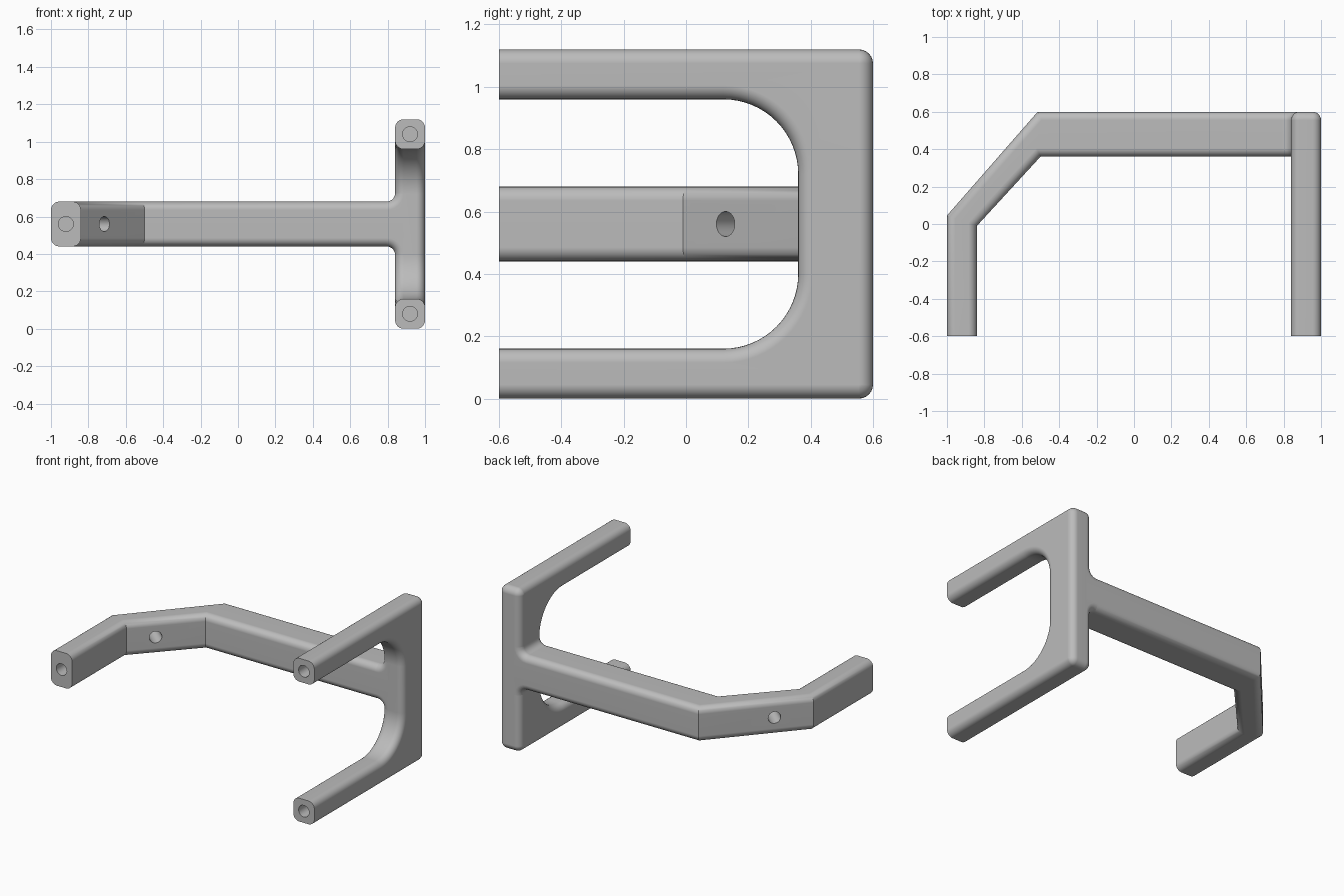
import bpy, bmesh
from math import sin, cos, pi, radians
from mathutils import Vector

cube = bpy.data.objects.get("Cube")
if cube:
    bpy.data.objects.remove(cube, do_unlink=True)

EDGE = 0.045      # rounding of the long edges
STEPS = 6         # segments per quarter round

grey = bpy.data.materials.new("plain grey")
grey.use_nodes = True
grey.diffuse_color = (0.5, 0.5, 0.5, 1)
grey.node_tree.nodes["Principled BSDF"].inputs["Base Color"].default_value = (0.5, 0.5, 0.5, 1)


def arc(cx, cy, r, start, end, n=STEPS):
    """Points on a circular arc, angles in degrees."""
    angles = [radians(start + (end - start) * i / n) for i in range(n + 1)]
    return [(cx + r * cos(a), cy + r * sin(a)) for a in angles]


def offset(points, d):
    """Shift an open polyline to its right with mitred bends."""
    pts = [Vector(p) for p in points]
    normals = []
    for a, b in zip(pts, pts[1:]):
        run = (b - a).normalized()
        normals.append(Vector((run.y, -run.x)))
    result = []
    for i, p in enumerate(pts):
        n1, n2 = normals[max(i - 1, 0)], normals[min(i, len(normals) - 1)]
        result.append(p + (n1 + n2) * (d / (1 + n1.dot(n2))))
    return [tuple(p) for p in result]


def rounded_solid(name, profile, low, high, place):
    """Stack inset copies of a profile so that its rims are rounded."""
    quarter = [(EDGE * (1 - cos(k * pi / 2 / STEPS)), EDGE * (1 - sin(k * pi / 2 / STEPS)))
               for k in range(STEPS + 1)]
    levels = [(low + t, d) for t, d in quarter] + [(high - t, d) for t, d in reversed(quarter)]
    bm = bmesh.new()
    rings = [[bm.verts.new(place(u, v, s)) for u, v in profile(d)] for s, d in levels]
    for a, b in zip(rings, rings[1:]):
        for i in range(len(a)):
            j = (i + 1) % len(a)
            bm.faces.new((a[i], a[j], b[j], b[i]))
    bm.faces.new(rings[0])
    bm.faces.new(rings[-1])
    bmesh.ops.remove_doubles(bm, verts=bm.verts, dist=1e-5)
    bmesh.ops.recalc_face_normals(bm, faces=bm.faces)
    mesh = bpy.data.meshes.new(name)
    bm.to_mesh(mesh)
    bm.free()
    mesh.materials.append(grey)
    obj = bpy.data.objects.new(name, mesh)
    bpy.context.collection.objects.link(obj)
    return obj


def activate(obj):
    bpy.ops.object.select_all(action='DESELECT')
    obj.select_set(True)
    bpy.context.view_layer.objects.active = obj


def drill(obj, centre, direction, depth):
    """Cut a round hole reaching depth to either side of centre."""
    turn = Vector(direction).to_track_quat('Z', 'Y').to_euler()
    bpy.ops.mesh.primitive_cylinder_add(vertices=32, radius=0.04, depth=2 * depth,
                                        location=centre, rotation=turn)
    cutter = bpy.context.object
    cutter.hide_render = True
    cutter.data.materials.append(grey)
    activate(obj)
    mod = obj.modifiers.new("hole", 'BOOLEAN')
    mod.operation, mod.solver, mod.object = 'DIFFERENCE', 'EXACT', cutter
    bpy.ops.object.modifier_apply(modifier=mod.name)
    bpy.data.objects.remove(cutter, do_unlink=True)


def finish(obj):
    activate(obj)
    bpy.ops.object.shade_smooth_by_angle(angle=radians(30))
    mod = obj.modifiers.new("even shading", 'WEIGHTED_NORMAL')
    mod.keep_sharp = True


# Forked upright: two forward arms joined by a back post
def fork_profile(d):
    r = EDGE - d
    return ([(-0.6, d)]
            + arc(0.6 - EDGE, EDGE, r, -90, 0)
            + arc(0.6 - EDGE, 1.12 - EDGE, r, 0, 90)
            + [(-0.6, 1.12 - d), (-0.6, 0.96 + d)]
            + arc(0.12, 0.72, 0.24 + d, 90, 0, 16)
            + arc(0.12, 0.40, 0.24 + d, 0, -90, 16)
            + [(-0.6, 0.16 - d)])


fork = rounded_solid("forked_upright", fork_profile, 0.84, 1.0, lambda u, v, s: (s, u, v))
for z in (0.08, 1.04):
    drill(fork, (0.92, -0.6, z), (0, 1, 0), 0.2)
finish(fork)

# Bent crossbar: back rail, slanted section and forward arm
OUTER = [(-1, -0.6), (-1, 0.045), (-0.515, 0.6), (0.885, 0.6)]
INNER = [(0.885, 0.36), (-0.5, 0.36), (-0.84, -0.01), (-0.84, -0.6)]
bar = rounded_solid("bent_crossbar", lambda d: offset(OUTER, d) + offset(INNER, d),
                    0.44, 0.68, lambda u, v, s: (u, v, s))
drill(bar, (-0.92, -0.6, 0.56), (0, 1, 0), 0.2)
drill(bar, (-0.77, 0.176, 0.56), (0.75, -0.66, 0), 0.2)
finish(bar)


# Concave fillets where the crossbar meets the upright
def fillet_profile(d):
    curve = arc(0.84 - EDGE, 0.68 + EDGE, EDGE + d, 0, -90)
    return curve + [(0.84 + EDGE, 0.68 - EDGE)]


for name, side in (("upper_fillet", 1), ("lower_fillet", -1)):
    finish(rounded_solid(name, fillet_profile, 0.36, 0.6,
                         lambda u, v, s: (u, s, 0.56 + side * (v - 0.56))))
